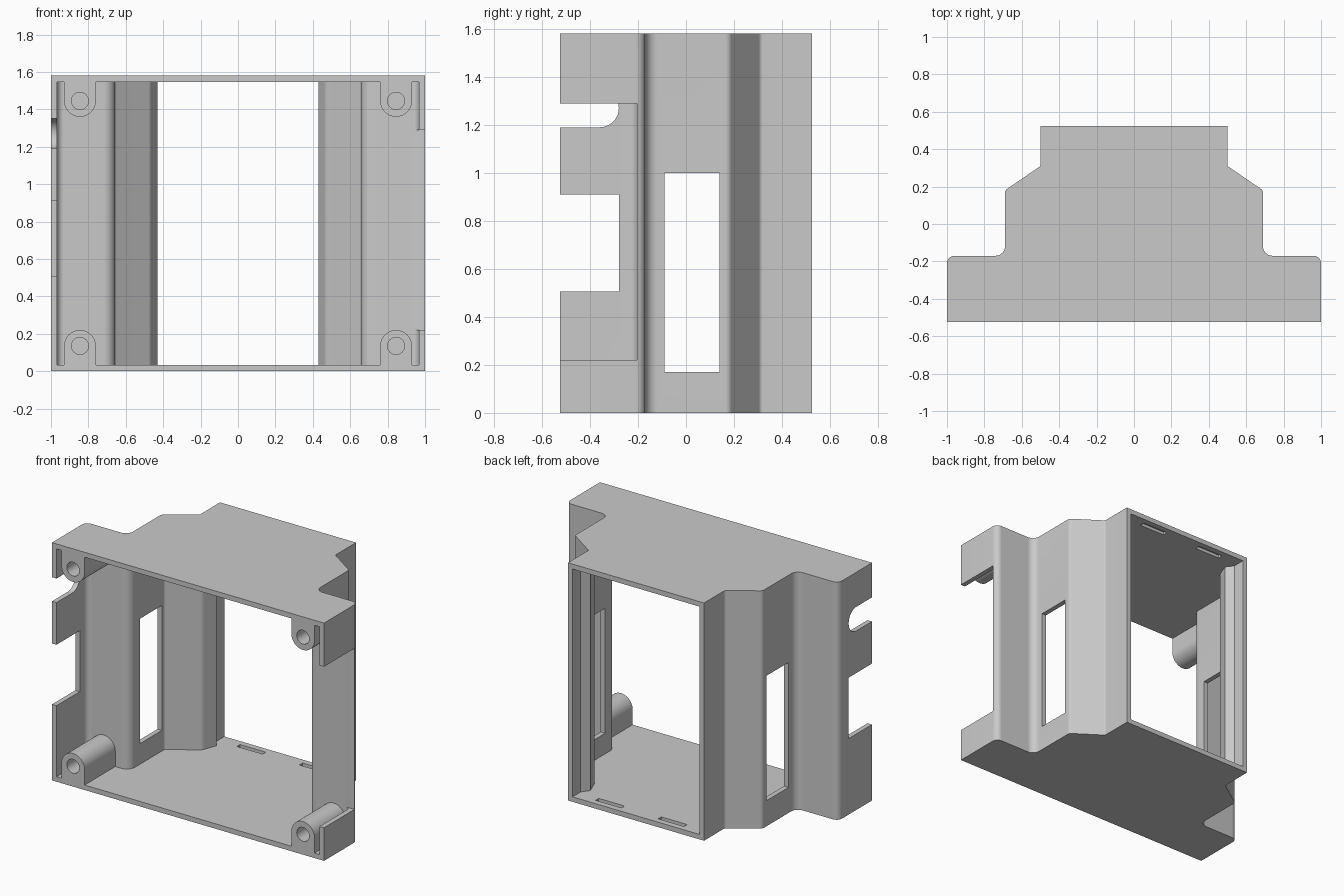
import bpy
import bmesh
import math
from mathutils import Vector

if "Cube" in bpy.data.objects:
    bpy.data.objects.remove(bpy.data.objects["Cube"], do_unlink=True)

H = 1.58       # overall height
FRONT = -0.525
BACK = 0.525
T = 0.033      # wall thickness

grey = bpy.data.materials.new("plain_grey")
grey.use_nodes = True
grey.diffuse_color = (0.59, 0.59, 0.59, 1)
grey.node_tree.nodes["Principled BSDF"].inputs["Base Color"].default_value = (0.59, 0.59, 0.59, 1)


def prism(name, points, axis, start, end):
    """Extrude a 2D outline along an axis; the outline uses the other two axes in order."""
    bm = bmesh.new()

    def place(p, d):
        co = list(p)
        co.insert("xyz".index(axis), d)
        return bm.verts.new(co)

    low = [place(p, start) for p in points]
    high = [place(p, end) for p in points]
    n = len(points)
    bm.faces.new(low)
    bm.faces.new(high)
    for i in range(n):
        j = (i + 1) % n
        bm.faces.new((low[i], low[j], high[j], high[i]))
    bmesh.ops.recalc_face_normals(bm, faces=bm.faces)
    mesh = bpy.data.meshes.new(name)
    bm.to_mesh(mesh)
    bm.free()
    ob = bpy.data.objects.new(name, mesh)
    bpy.context.collection.objects.link(ob)
    mesh.materials.append(grey)
    return ob


def box(name, x, y, z):
    return prism(name, [(x[0], y[0]), (x[1], y[0]), (x[1], y[1]), (x[0], y[1])], "z", *z)


def rounded(corners, steps=6):
    """Round each (x, y, radius) corner; end points have radius zero."""
    out = []
    for i, (x, y, r) in enumerate(corners):
        p = Vector((x, y))
        if r == 0:
            out.append((x, y))
            continue
        a = (Vector(corners[i - 1][:2]) - p).normalized()
        b = (Vector(corners[i + 1][:2]) - p).normalized()
        half = math.acos(a.dot(b)) / 2
        centre = p + (a + b).normalized() * (r / math.sin(half))
        u = p + a * (r / math.tan(half)) - centre
        v = p + b * (r / math.tan(half)) - centre
        for k in range(steps + 1):
            q = centre + u.lerp(v, k / steps).normalized() * r
            out.append((q.x, q.y))
    return out


def both_sides(half):
    return half + [(-x, y) for x, y in reversed(half)]


def arc(cx, cy, r, a0, a1, steps=20):
    angles = [math.radians(a0 + (a1 - a0) * k / steps) for k in range(steps + 1)]
    return [(cx + r * math.cos(a), cy + r * math.sin(a)) for a in angles]


def cut(ob, cutters):
    bpy.context.view_layer.objects.active = ob
    for c in cutters:
        mod = ob.modifiers.new("cut", "BOOLEAN")
        mod.operation = "DIFFERENCE"
        mod.solver = "EXACT"
        mod.object = c
        bpy.ops.object.modifier_apply(modifier=mod.name)
        bpy.data.objects.remove(c, do_unlink=True)


def smooth(ob):
    bpy.ops.object.select_all(action="DESELECT")
    ob.select_set(True)
    bpy.context.view_layer.objects.active = ob
    bpy.ops.object.shade_smooth_by_angle(angle=math.radians(30))


# Stepped housing with open front and back
outer = rounded([(1, FRONT, 0), (1, -0.17, 0.04), (0.69, -0.17, 0.05),
                 (0.69, 0.18, 0.03), (0.5, 0.31, 0.02), (0.5, BACK, 0)])
housing = prism("housing", both_sides(outer), "z", 0, H)

# Cavity, with a retaining ridge near the back of each side wall
inner = rounded([(1 - T, FRONT - 0.1, 0), (1 - T, -0.17 - T, 0.035), (0.69 - T, -0.17 - T, 0.06),
                 (0.69 - T, 0.163, 0.015), (0.5 - T, 0.293, 0.04), (0.43, 0.39, 0),
                 (0.5 - T, 0.44, 0), (0.5 - T, BACK + 0.1, 0)])
cutters = [prism("cavity", both_sides(inner), "z", T, H - T)]

# Tall window through both side walls
cutters.append(box("window", (-0.8, 0.8), (-0.09, 0.14), (0.17, 1.0)))

# Right wall: square notch and round-ended slot; left wall: long opening
cutters.append(box("notch", (-1.1, -0.94), (-0.7, -0.28), (0.505, 0.91)))
slot = [(-0.7, 1.19)] + arc(-0.36, 1.27, 0.08, -90, 90) + [(-0.7, 1.35)]
cutters.append(prism("round_slot", slot, "x", -1.1, -0.94))
cutters.append(box("long_opening", (0.935, 1.1), (-0.7, -0.205), (0.22, 1.29)))

# Shallow catch grooves inside the floor and ceiling
for x in (-0.23, 0.23):
    for z in ((0.013, 0.06), (H - 0.06, H - 0.013)):
        cutters.append(box("groove", (x - 0.095, x + 0.095), (0.452, 0.485), z))

cut(housing, cutters)
smooth(housing)

# Screw bosses in the four front corners
for x, side in ((-0.845, "right"), (0.845, "left")):
    for low, level in ((True, "lower"), (False, "upper")):
        z = 0.135 if low else H - 0.135
        r = 0.085
        if low:
            outline = [(x + r, T)] + arc(x, z, r, 0, 180) + [(x - r, T)]
        else:
            outline = [(x - r, H - T)] + arc(x, z, r, 180, 360) + [(x + r, H - T)]
        boss = prism(f"{level}_{side}_boss", outline, "y", FRONT, -0.195)
        hole = prism("hole", arc(x, z, 0.046, 0, 345, 23), "y", FRONT - 0.1, -0.25)
        cut(boss, [hole])
        smooth(boss)
